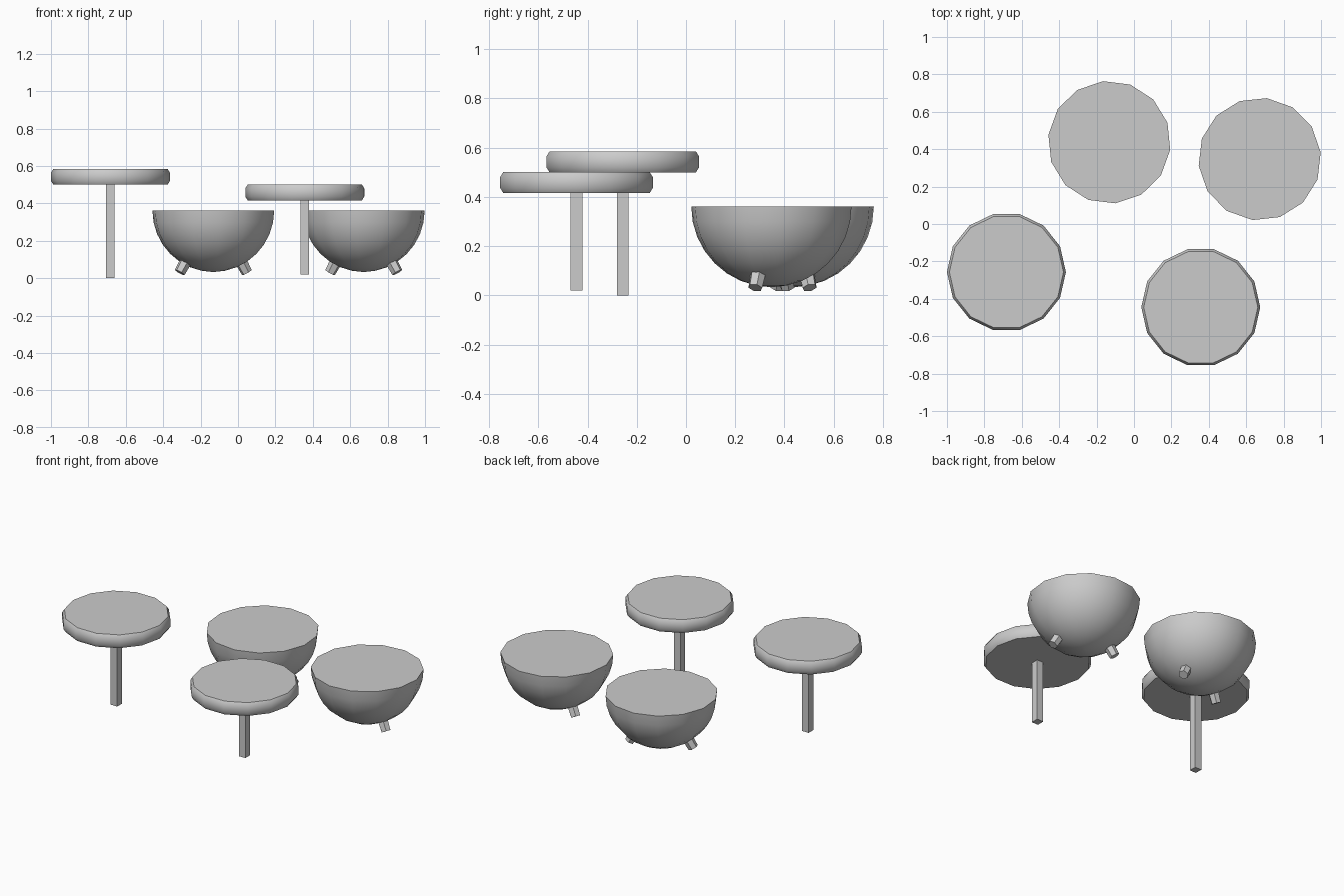
import bpy, bmesh
from math import sin, cos, pi, radians
from mathutils import Vector

cube = bpy.data.objects.get("Cube")
if cube:
    bpy.data.objects.remove(cube, do_unlink=True)

grey = bpy.data.materials.new("plain_grey")
grey.use_nodes = True
COLOR = (0.6, 0.6, 0.6, 1)
grey.diffuse_color = COLOR
grey.node_tree.nodes["Principled BSDF"].inputs["Base Color"].default_value = COLOR


def finish(bm, name, smooth=None):
    bmesh.ops.recalc_face_normals(bm, faces=bm.faces)
    mesh = bpy.data.meshes.new(name)
    bm.to_mesh(mesh)
    bm.free()
    obj = bpy.data.objects.new(name, mesh)
    bpy.context.collection.objects.link(obj)
    mesh.materials.append(grey)
    if smooth:
        bpy.ops.object.select_all(action="DESELECT")
        obj.select_set(True)
        bpy.context.view_layer.objects.active = obj
        bpy.ops.object.shade_smooth_by_angle(angle=radians(smooth))
    return obj


def lathe(name, profile, centre, turn=0, sides=14, smooth=40):
    """Stack rings of (radius, z), bottom to top, and cap both ends."""
    bm = bmesh.new()
    rings = []
    for r, z in profile:
        angles = [turn + 2 * pi * i / sides for i in range(sides)]
        rings.append([bm.verts.new((r * cos(a), r * sin(a), z)) for a in angles])
    for low, high in zip(rings, rings[1:]):
        for i in range(sides):
            j = (i + 1) % sides
            bm.faces.new((low[i], low[j], high[j], high[i]))
    bm.faces.new(rings[0])
    bm.faces.new(rings[-1])
    obj = finish(bm, name, smooth)
    obj.location = centre
    return obj


# Round tables: thick disc with a softened rim on one square post
RIM = [(0.305, 0), (0.318, 0.02), (0.318, 0.065), (0.305, 0.085)]


def table(name, x, y, floor, height):
    lathe(name + "_top", RIM, (x, y, height))
    bm = bmesh.new()
    bmesh.ops.create_cube(bm, size=1)
    post = finish(bm, name + "_post")
    post.scale = (0.046, 0.048, height - floor)
    post.location = (x, y, (height + floor) / 2)


# Half-sphere seats with a flat top and two stubby splayed feet
RADIUS, SEAT_TOP = 0.328, 0.362


def seat(name, x, y, turn, feet_angle):
    steps = 8
    arc = [0.03] + [pi / 2 * i / steps for i in range(1, steps + 1)]
    profile = [(RADIUS * sin(t), -RADIUS * cos(t)) for t in arc]
    lathe(name + "_bowl", profile, (x, y, SEAT_TOP), radians(turn))
    tilt = radians(30)
    for side, heading in (("left", feet_angle), ("right", feet_angle + 180)):
        a = radians(heading)
        out = Vector((sin(tilt) * cos(a), sin(tilt) * sin(a), -cos(tilt)))
        foot = lathe(f"{name}_{side}_foot", [(0.034, 0.29), (0.03, 0.382)],
                     (x, y, SEAT_TOP), sides=6, smooth=30)
        foot.rotation_euler = out.to_track_quat("Z", "Y").to_euler()


table("tall_table", -0.682, -0.257, 0.0, 0.5)
table("low_table", 0.357, -0.445, 0.02, 0.416)
seat("back_seat", -0.132, 0.437, 18.6, 20)
seat("side_seat", 0.672, 0.347, 6.2, -20)
